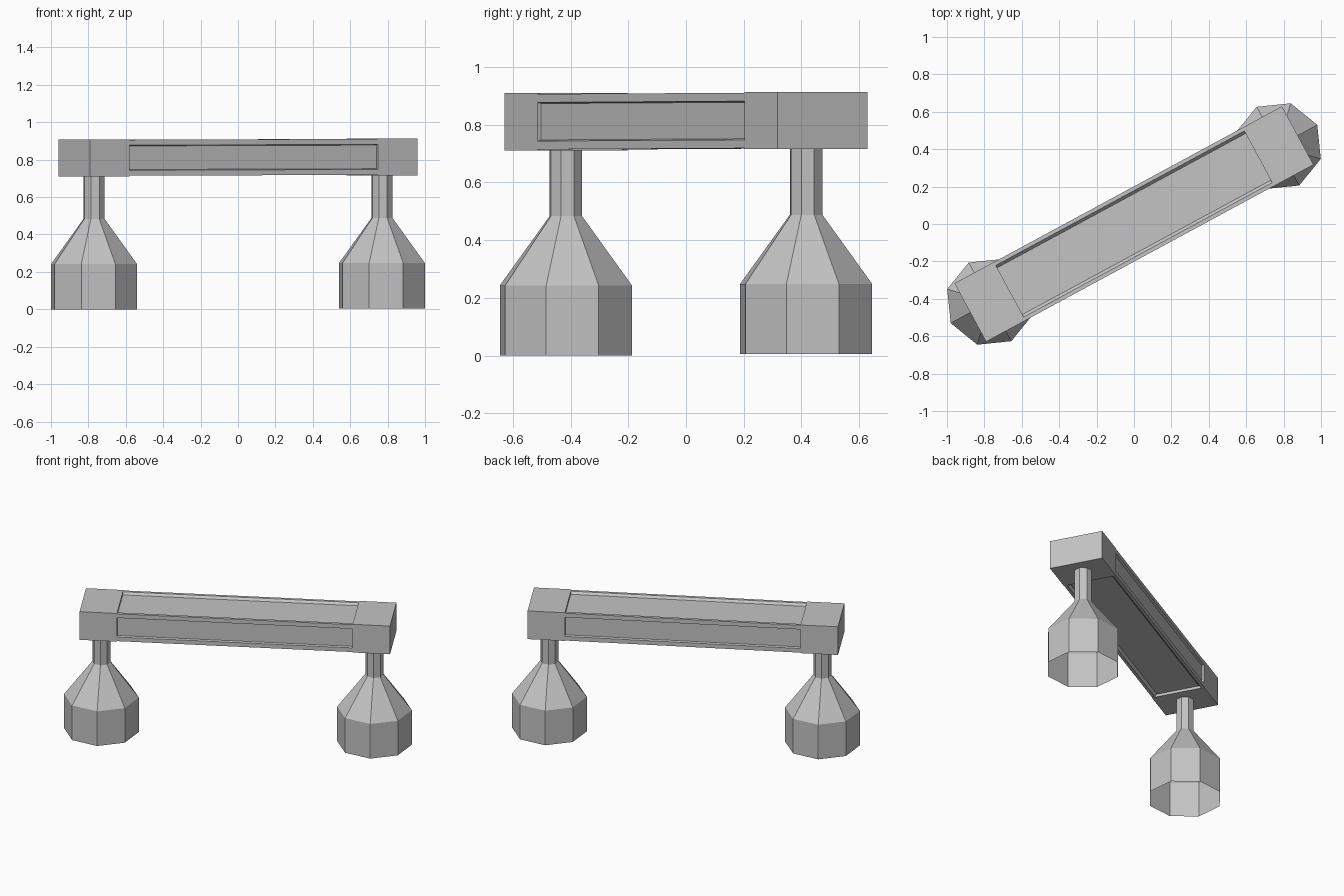
import bpy, bmesh
from math import radians, cos, sin, pi

cube = bpy.data.objects.get("Cube")
if cube:
    bpy.data.objects.remove(cube, do_unlink=True)

GREY = (0.55, 0.55, 0.55, 1)
ANGLE = radians(28.4)      # the whole barrier is turned on its base
REACH = 0.875              # centre to each post
LIFT = 0.0025              # slight slope along the beam
MID = 0.81                 # height of the beam's axis

mat = bpy.data.materials.new("plain grey")
mat.use_nodes = True
mat.diffuse_color = GREY
mat.node_tree.nodes["Principled BSDF"].inputs["Base Color"].default_value = GREY


def add(name, bm, loc, tilt=0):
    bmesh.ops.recalc_face_normals(bm, faces=bm.faces)
    me = bpy.data.meshes.new(name)
    bm.to_mesh(me)
    bm.free()
    me.materials.append(mat)
    ob = bpy.data.objects.new(name, me)
    ob.location = loc
    ob.rotation_euler = (0, tilt, ANGLE)
    bpy.context.collection.objects.link(ob)


def loft(bm, rings):
    rows = [[bm.verts.new(p) for p in ring] for ring in rings]
    for a, b in zip(rows, rows[1:]):
        for i in range(len(a)):
            j = (i + 1) % len(a)
            bm.faces.new((a[i], a[j], b[j], b[i]))
    return rows


def ring(radius, z, sides=8):
    return [(radius * cos(2 * pi * i / sides), radius * sin(2 * pi * i / sides), z)
            for i in range(sides)]


# beam: rectangular section with a shallow recess along each side
quarter = [(0.162, 0.063), (0.177, 0.067), (0.177, 0.096), (0.157, 0.096), (0.142, 0.081)]
section = (quarter
           + [(-y, z) for y, z in reversed(quarter)]
           + [(-y, -z) for y, z in quarter]
           + [(y, -z) for y, z in reversed(quarter)])
bm = bmesh.new()
ends = loft(bm, [[(x, y, z) for y, z in section] for x in (-0.76, 0.76)])
for end in ends:
    bm.faces.new(end)
add("beam", bm, (0, 0, MID + LIFT), -LIFT / REACH)

for side, s in (("left", 1), ("right", -1)):
    x, y = s * REACH * cos(ANGLE), s * REACH * sin(ANGLE)
    z = LIFT * (1 + s)

    # block closing the end of the beam
    bm = bmesh.new()
    bmesh.ops.create_cube(bm, size=1)
    bmesh.ops.scale(bm, vec=(0.24, 0.355, 0.198), verts=bm.verts)
    add(side + "_end_block", bm, (x, y, MID + z))

    # hollow weighted foot tapering to a post, open underneath
    bm = bmesh.new()
    loft(bm, [ring(0.239, 0), ring(0.239, 0.243), ring(0.059, 0.483), ring(0.059, 0.72)])
    add(side + "_foot_and_post", bm, (x, y, z))
